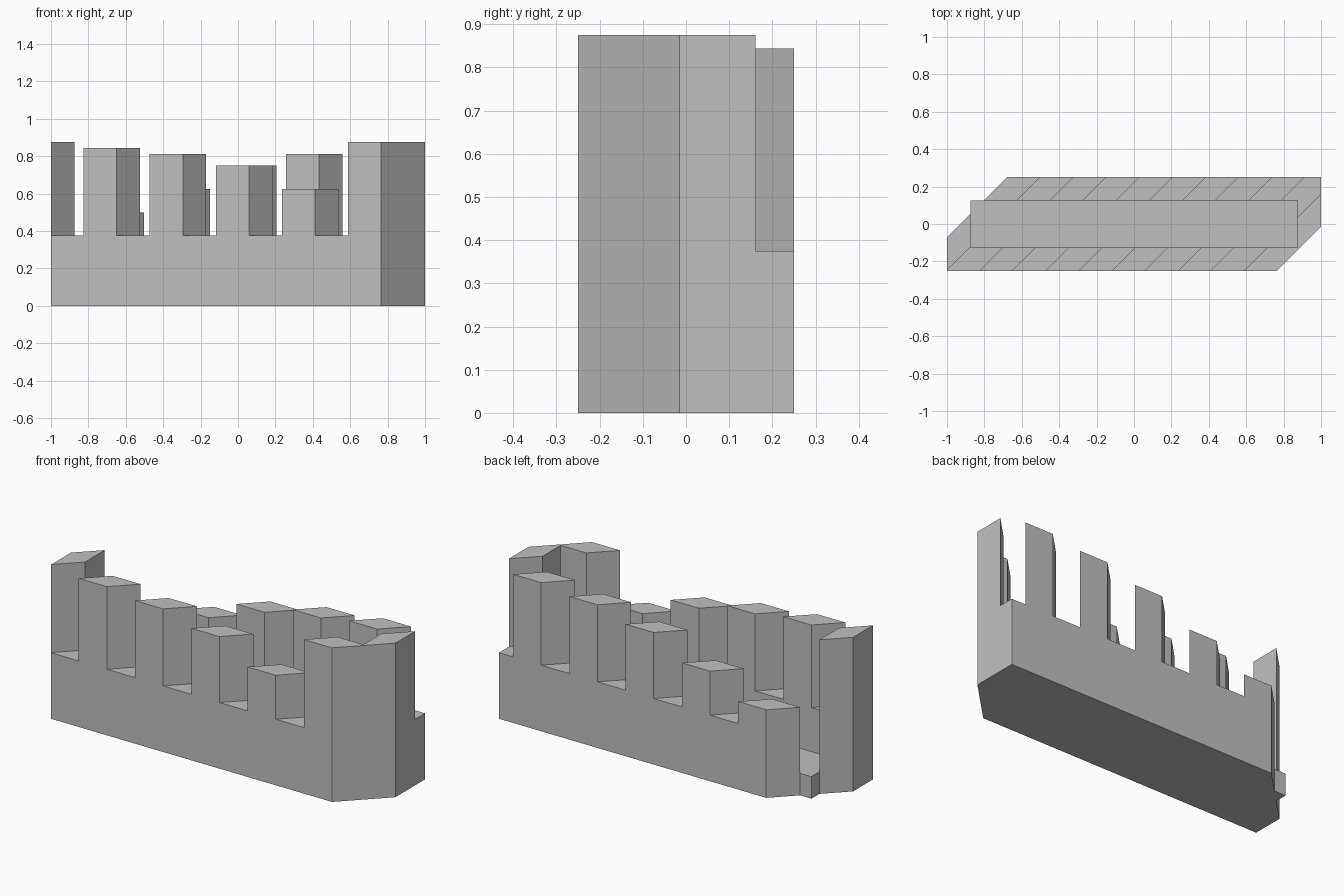
import bpy, bmesh
from mathutils import Vector

cube = bpy.data.objects.get("Cube")
if cube:
    bpy.data.objects.remove(cube, do_unlink=True)

GREY = (0.53, 0.53, 0.53, 1)
mat = bpy.data.materials.new("plain grey")
mat.use_nodes = True
mat.diffuse_color = GREY
mat.node_tree.nodes["Principled BSDF"].inputs["Base Color"].default_value = GREY

# Diagonal strips run at 45 degrees; strip 0 is at the right-hand end in plan
PITCH = 0.125 * 2 ** 0.5
STRIPS = 11
FIRST = 1.0155
FLOOR, RIM, TOP = 0.125, 0.375, 0.875


def block(name, x, y, z, strips=None):
    """Box between the given limits, trimmed to a range of diagonal strips."""
    bm = bmesh.new()
    bmesh.ops.create_cube(bm, size=1)
    for v in bm.verts:
        v.co = Vector([lo + (c + 0.5) * (hi - lo) for c, (lo, hi) in zip(v.co, (x, y, z))])
    if strips:
        for k, side in zip(strips, (1, -1)):
            offset = FIRST - PITCH * k
            cut = bmesh.ops.bisect_plane(
                bm, geom=bm.verts[:] + bm.edges[:] + bm.faces[:], dist=1e-5,
                plane_co=(offset, 0, 0), plane_no=(side, -side, 0), clear_outer=True)
            edges = [e for e in cut["geom_cut"] if isinstance(e, bmesh.types.BMEdge)]
            bmesh.ops.holes_fill(bm, edges=edges, sides=0)
    bmesh.ops.recalc_face_normals(bm, faces=bm.faces)
    mesh = bpy.data.meshes.new(name)
    bm.to_mesh(mesh)
    bm.free()
    mesh.materials.append(mat)
    obj = bpy.data.objects.new(name, mesh)
    bpy.context.collection.objects.link(obj)
    return obj


# Channel floor, its corner poking out through the chamfered end
block("channel_floor", (-0.875, 0.875), (-0.125, 0.125), (0, FLOOR))

# Each wall: x limits, y limits, and tooth height by strip number
walls = {
    "front": ((-1, 1), (-0.25, -0.125),
              {0: TOP, 2: 0.625, 4: 0.75, 6: 0.8125, 8: 0.844, 10: TOP}),
    "back": ((-1, 1), (0.125, 0.25),
             {0: TOP, 2: 0.844, 4: 0.8125, 6: 0.75, 8: 0.625, 10: 0.5}),
    "right_end": ((-1, -0.875), (-0.125, 0.125), {10: TOP}),
    "left_end": ((0.875, 1), (-0.125, 0.125), {0: TOP}),
}

for side, (x, y, teeth) in walls.items():
    # Low wall around the channel
    block(side + "_wall", x, y, (0, RIM), (0, STRIPS))
    # Slanted teeth standing on it
    for k, height in teeth.items():
        block(f"{side}_tooth_{k // 2 + 1}", x, y, (RIM, height), (k, k + 1))
